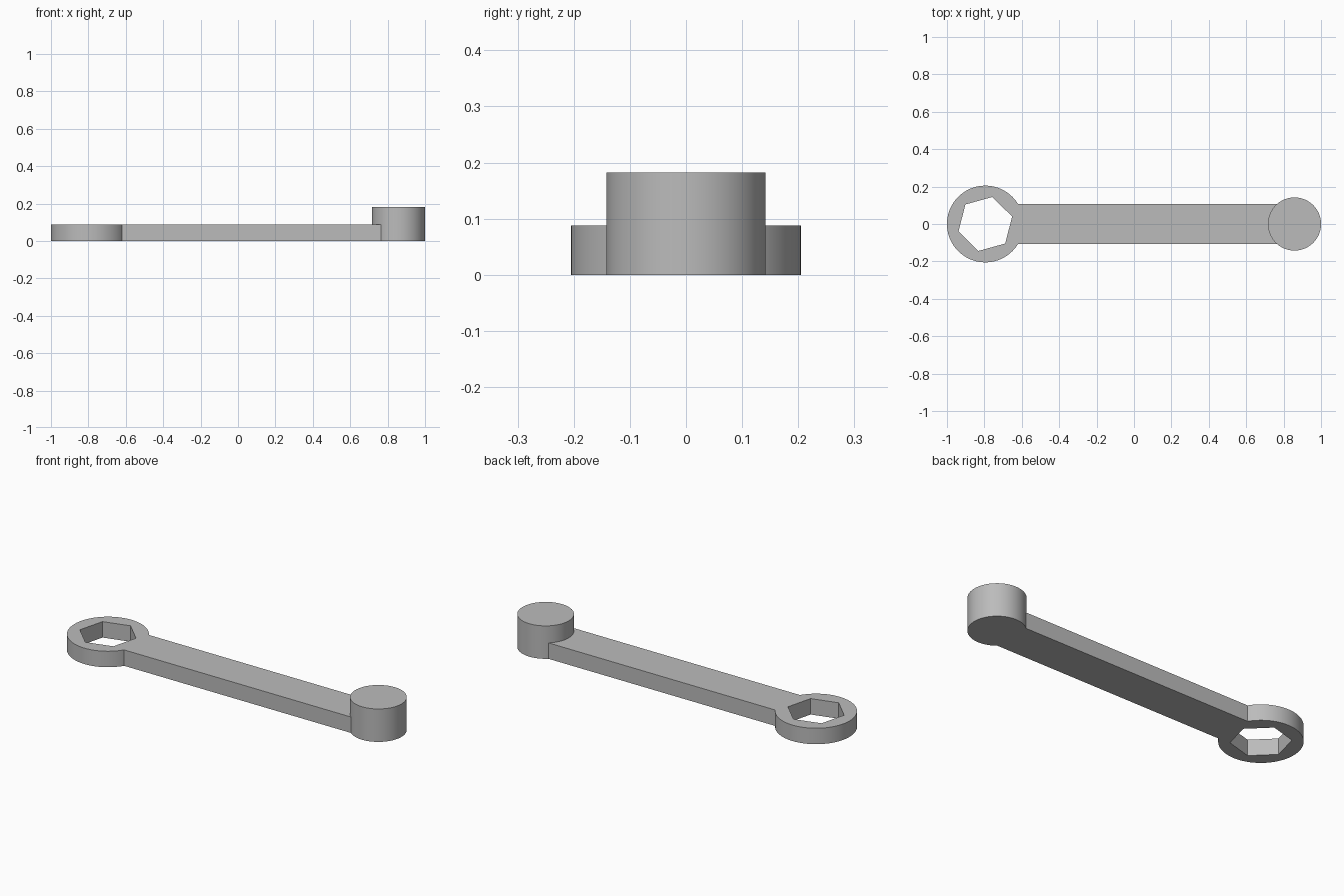
import bpy
import math

cube = bpy.data.objects.get("Cube")
if cube:
    bpy.data.objects.remove(cube, do_unlink=True)

THICK = 0.088
RING_X, PEG_X = -0.795, 0.858

steel = bpy.data.materials.new("grey steel")
steel.use_nodes = True
grey = (0.5, 0.5, 0.5, 1)
steel.diffuse_color = grey
steel.node_tree.nodes["Principled BSDF"].inputs["Base Color"].default_value = grey


def prism(name, x, radius, z0, z1, sides, angle=0):
    """Upright prism or cylinder standing between two heights."""
    bpy.ops.mesh.primitive_cylinder_add(
        vertices=sides, radius=radius, depth=z1 - z0,
        location=(x, 0, (z0 + z1) / 2), rotation=(0, 0, angle))
    obj = bpy.context.object
    obj.name = name
    obj.data.materials.append(steel)
    return obj


def combine(target, other, operation):
    """Apply a boolean and discard the helper."""
    bpy.context.view_layer.objects.active = target
    mod = target.modifiers.new(operation.lower(), "BOOLEAN")
    mod.operation = operation
    mod.solver = "EXACT"
    mod.object = other
    bpy.ops.object.modifier_apply(modifier=mod.name)
    bpy.data.objects.remove(other, do_unlink=True)


# Ring head
wrench = prism("wrench_body", RING_X, 0.205, 0, THICK, 128)

# Flat handle, running from inside the ring to inside the peg
bpy.ops.mesh.primitive_cube_add(size=1, location=((RING_X + PEG_X) / 2, 0, THICK / 2))
handle = bpy.context.object
handle.name = "handle"
handle.scale = (PEG_X - RING_X, 0.216, THICK)
handle.data.materials.append(steel)
combine(wrench, handle, "UNION")

# Raised round peg at the other end
combine(wrench, prism("peg", PEG_X, 0.142, 0, 0.182, 128), "UNION")

# Hexagonal socket through the ring; the primitive's first corner is on +y
combine(wrench, prism("socket_cutter", RING_X, 0.149, -0.1, 0.2, 6, math.radians(-14.5)),
        "DIFFERENCE")

# Smooth round walls, sharp edges
bpy.ops.object.select_all(action="DESELECT")
wrench.select_set(True)
bpy.context.view_layer.objects.active = wrench
bpy.ops.object.shade_smooth_by_angle(angle=math.radians(25))
